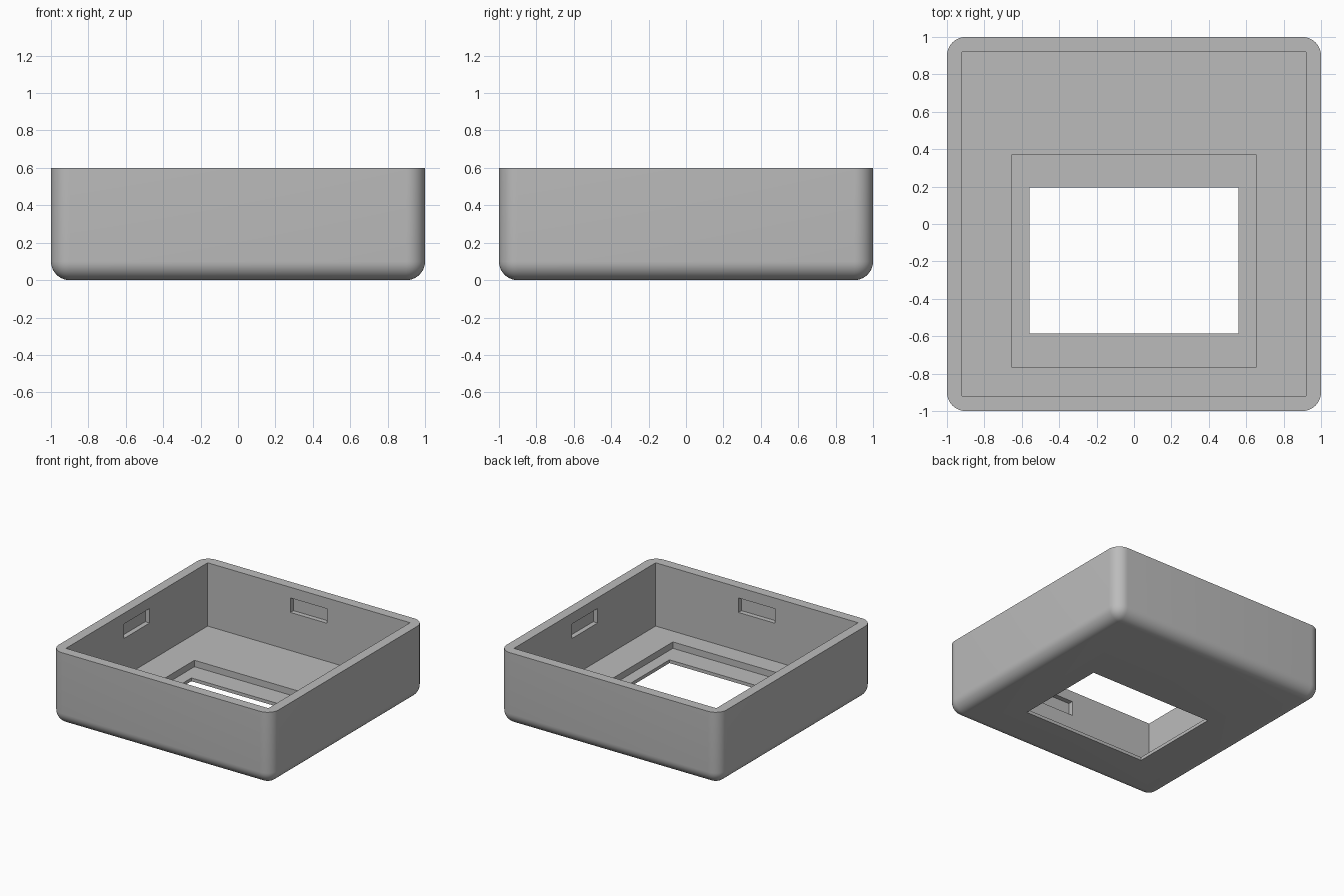
import bpy
import bmesh
from mathutils import Vector

WALL = 0.08      # wall and floor thickness
HEIGHT = 0.60
RADIUS = 0.10    # rounding of outer edges
LEDGE = 0.027    # thin lip around the window

old = bpy.data.objects.get("Cube")
if old:
    bpy.data.objects.remove(old, do_unlink=True)

grey = bpy.data.materials.new("plain grey")
grey.use_nodes = True
colour = (0.5, 0.5, 0.5, 1)
grey.diffuse_color = colour
grey.node_tree.nodes["Principled BSDF"].inputs["Base Color"].default_value = colour


def block(name, low, high, radius=0):
    """Box between two corners, optionally rounded everywhere but on top."""
    low, high = Vector(low), Vector(high)
    bm = bmesh.new()
    bmesh.ops.create_cube(bm, size=1)
    for v in bm.verts:
        v.co = Vector([l if c < 0 else h for c, l, h in zip(v.co, low, high)])
    if radius:
        edges = [e for e in bm.edges if min(v.co.z for v in e.verts) < high.z - 0.001]
        bmesh.ops.bevel(bm, geom=edges, offset=radius, offset_type='OFFSET',
                        segments=10, profile=0.5, affect='EDGES')
    mesh = bpy.data.meshes.new(name)
    bm.to_mesh(mesh)
    bm.free()
    mesh.materials.append(grey)
    obj = bpy.data.objects.new(name, mesh)
    bpy.context.collection.objects.link(obj)
    return obj


def cut(target, cutter):
    """Subtract the cutter from the target and discard it."""
    bpy.context.view_layer.objects.active = target
    mod = target.modifiers.new(cutter.name, 'BOOLEAN')
    mod.operation = 'DIFFERENCE'
    mod.solver = 'EXACT'
    mod.object = cutter
    bpy.ops.object.modifier_apply(modifier=mod.name)
    bpy.data.objects.remove(cutter, do_unlink=True)


# Outer shell
shell = block("open_case", (-1, -1, 0), (1, 1, HEIGHT), RADIUS)

# Interior, stepped recess and window through the floor
inner = 1 - WALL
cut(shell, block("interior", (-inner, -inner, WALL), (inner, inner, 1)))
cut(shell, block("recess", (-0.655, -0.765, LEDGE), (0.655, 0.37, 0.3)))
cut(shell, block("window", (-0.56, -0.585, -0.2), (0.56, 0.195, 0.3)))

# Blind clip slots in the middle of each inner wall
reach, half = inner + 0.04, 0.167
for sign in (-1, 1):
    a, b = sorted((sign * 0.8, sign * reach))
    cut(shell, block("side_slot", (a, -half, 0.393), (b, half, 0.512)))
    cut(shell, block("end_slot", (-half, a, 0.393), (half, b, 0.512)))

# Smooth rounding, crisp cut edges
bpy.ops.object.select_all(action='DESELECT')
shell.select_set(True)
bpy.context.view_layer.objects.active = shell
bpy.ops.object.shade_smooth_by_angle(angle=0.52)
